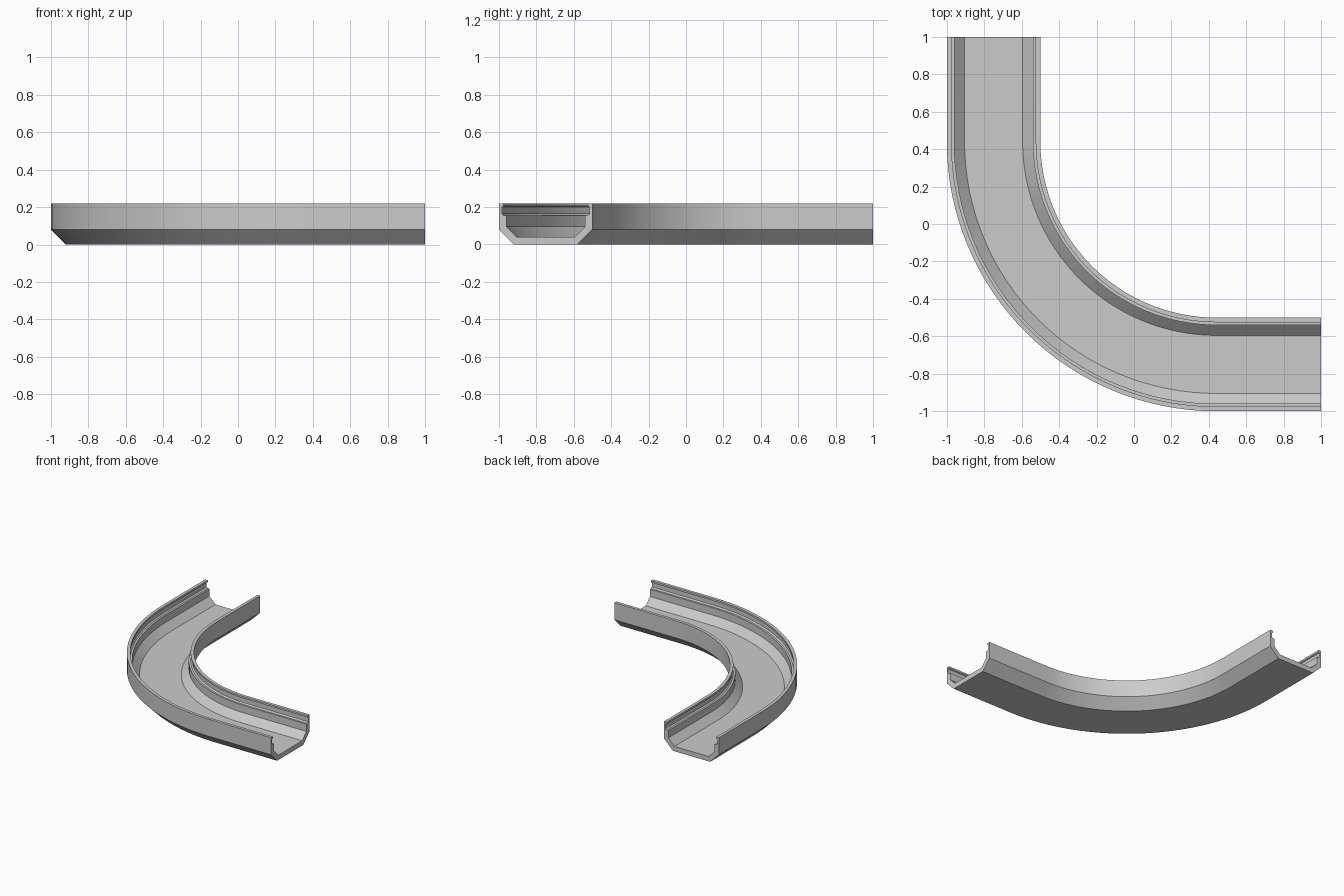
import bpy, bmesh, math

if "Cube" in bpy.data.objects:
    bpy.data.objects.remove(bpy.data.objects["Cube"])

CENTRE = 0.44      # x and y of the bend centre
RADIUS = 1.0 + CENTRE
WIDTH = 0.5
SEGMENTS = 32

# Outer half of the channel section: (distance from outer edge, height)
outside = [(0.08, 0.0), (0.0, 0.08), (0.0, 0.22)]
inside = [(0.025, 0.22), (0.025, 0.205), (0.015, 0.20), (0.015, 0.165),
          (0.025, 0.155), (0.04, 0.155), (0.04, 0.095), (0.095, 0.04)]
half = outside + inside
section = half + [(WIDTH - u, z) for u, z in reversed(half)]


def bend_point(u, z, angle):
    r = RADIUS - u
    return (CENTRE + r * math.cos(angle), CENTRE + r * math.sin(angle), z)


# Sweep: straight end, quarter bend, straight end
rings = [[(-1 + u, 1, z) for u, z in section]]
for i in range(SEGMENTS + 1):
    a = math.pi + math.pi / 2 * i / SEGMENTS
    rings.append([bend_point(u, z, a) for u, z in section])
rings.append([(1, -1 + u, z) for u, z in section])

bm = bmesh.new()
verts = [[bm.verts.new(p) for p in ring] for ring in rings]
n = len(section)
for a, b in zip(verts, verts[1:]):
    for j in range(n):
        k = (j + 1) % n
        bm.faces.new((a[j], a[k], b[k], b[j]))
# End caps
bm.faces.new(verts[0])
bm.faces.new(verts[-1])
bmesh.ops.recalc_face_normals(bm, faces=bm.faces)

mesh = bpy.data.meshes.new("curved_channel")
bm.to_mesh(mesh)
bm.free()
channel = bpy.data.objects.new("curved_channel", mesh)
bpy.context.collection.objects.link(channel)

grey = bpy.data.materials.new("light_grey")
grey.diffuse_color = (0.6, 0.6, 0.6, 1)
grey.use_nodes = True
grey.node_tree.nodes["Principled BSDF"].inputs["Base Color"].default_value = grey.diffuse_color
mesh.materials.append(grey)

bpy.context.view_layer.objects.active = channel
channel.select_set(True)
bpy.ops.object.shade_smooth_by_angle(angle=math.radians(30))
